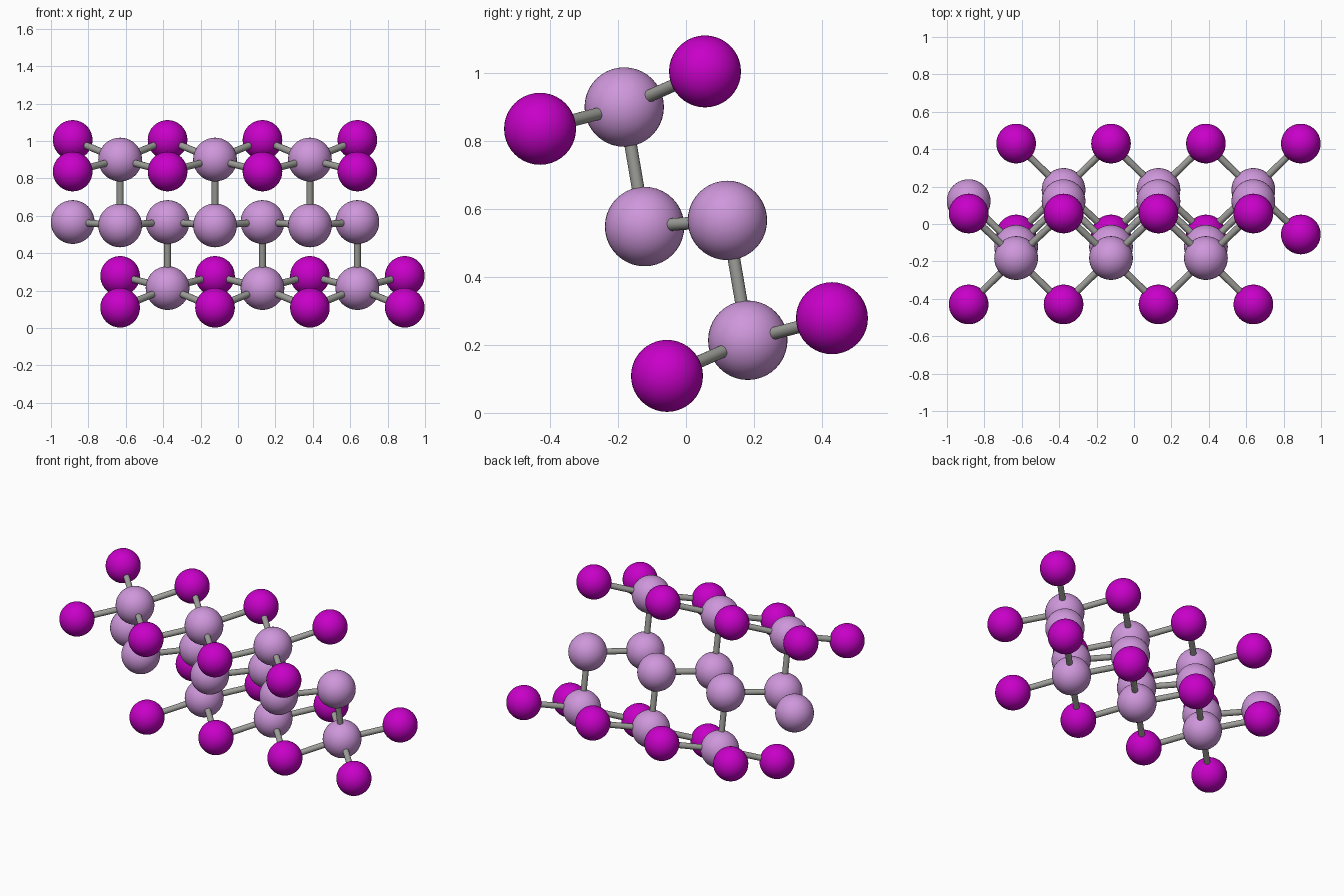
import bpy
from mathutils import Vector

if "Cube" in bpy.data.objects:
    bpy.data.objects.remove(bpy.data.objects["Cube"])

STEP = 0.2537          # spacing between neighbouring columns along x
X0 = -0.884            # leftmost column
BIG_R, SMALL_R, ROD_R = 0.117, 0.106, 0.0185


def material(name, rgb):
    m = bpy.data.materials.new(name)
    m.diffuse_color = (*rgb, 1)
    m.use_nodes = True
    m.node_tree.nodes["Principled BSDF"].inputs["Base Color"].default_value = m.diffuse_color
    return m


LILAC = material("lilac", (0.62, 0.31, 0.71))
PURPLE = material("deep purple", (0.58, 0.0, 0.58))
GREY = material("warm grey", (0.34, 0.34, 0.32))


def finish(name, mat):
    ob = bpy.context.object
    ob.name = name
    ob.data.materials.append(mat)
    bpy.ops.object.shade_smooth_by_angle()


def ball(name, pos, radius, mat):
    bpy.ops.mesh.primitive_uv_sphere_add(segments=40, ring_count=20, radius=radius, location=pos)
    finish(name, mat)


def rod(a, b):
    a, b = Vector(a), Vector(b)
    d = b - a
    bpy.ops.mesh.primitive_cylinder_add(vertices=20, radius=ROD_R, depth=d.length,
                                        location=(a + b) / 2,
                                        rotation=d.to_track_quat('Z', 'Y').to_euler())
    finish("bond_rod", GREY)


# Rows of atoms: (y, z), column indices, radius, material
rows = {
    "upper_large": (-0.182, 0.901, (1, 3, 5), BIG_R, LILAC),
    "upper_back_small": (0.056, 1.006, (0, 2, 4, 6), SMALL_R, PURPLE),
    "upper_front_small": (-0.430, 0.837, (0, 2, 4, 6), SMALL_R, PURPLE),
    "middle_front_large": (-0.122, 0.549, (1, 3, 5), BIG_R, LILAC),
    "middle_back_large": (0.122, 0.567, (0, 2, 4, 6), BIG_R, LILAC),
    "lower_large": (0.182, 0.214, (2, 4, 6), BIG_R, LILAC),
    "lower_back_small": (0.430, 0.279, (1, 3, 5, 7), SMALL_R, PURPLE),
    "lower_front_small": (-0.056, 0.109, (1, 3, 5, 7), SMALL_R, PURPLE),
}


def place(row, i):
    return (X0 + STEP * i, rows[row][0], rows[row][1])


# Atoms
for name, (y, z, cols, r, mat) in rows.items():
    for i in cols:
        ball(name + "_ball", place(name, i), r, mat)

# Bonds: zigzag pairs join neighbouring columns, upright pairs the same column
links = [
    ("upper_large", "upper_back_small", (-1, 1)),
    ("upper_large", "upper_front_small", (-1, 1)),
    ("middle_front_large", "middle_back_large", (-1, 1)),
    ("lower_large", "lower_back_small", (-1, 1)),
    ("lower_large", "lower_front_small", (-1, 1)),
    ("upper_large", "middle_front_large", (0,)),
    ("lower_large", "middle_back_large", (0,)),
]
for a, b, offsets in links:
    for i in rows[a][2]:
        for o in offsets:
            if i + o in rows[b][2]:
                rod(place(a, i), place(b, i + o))
